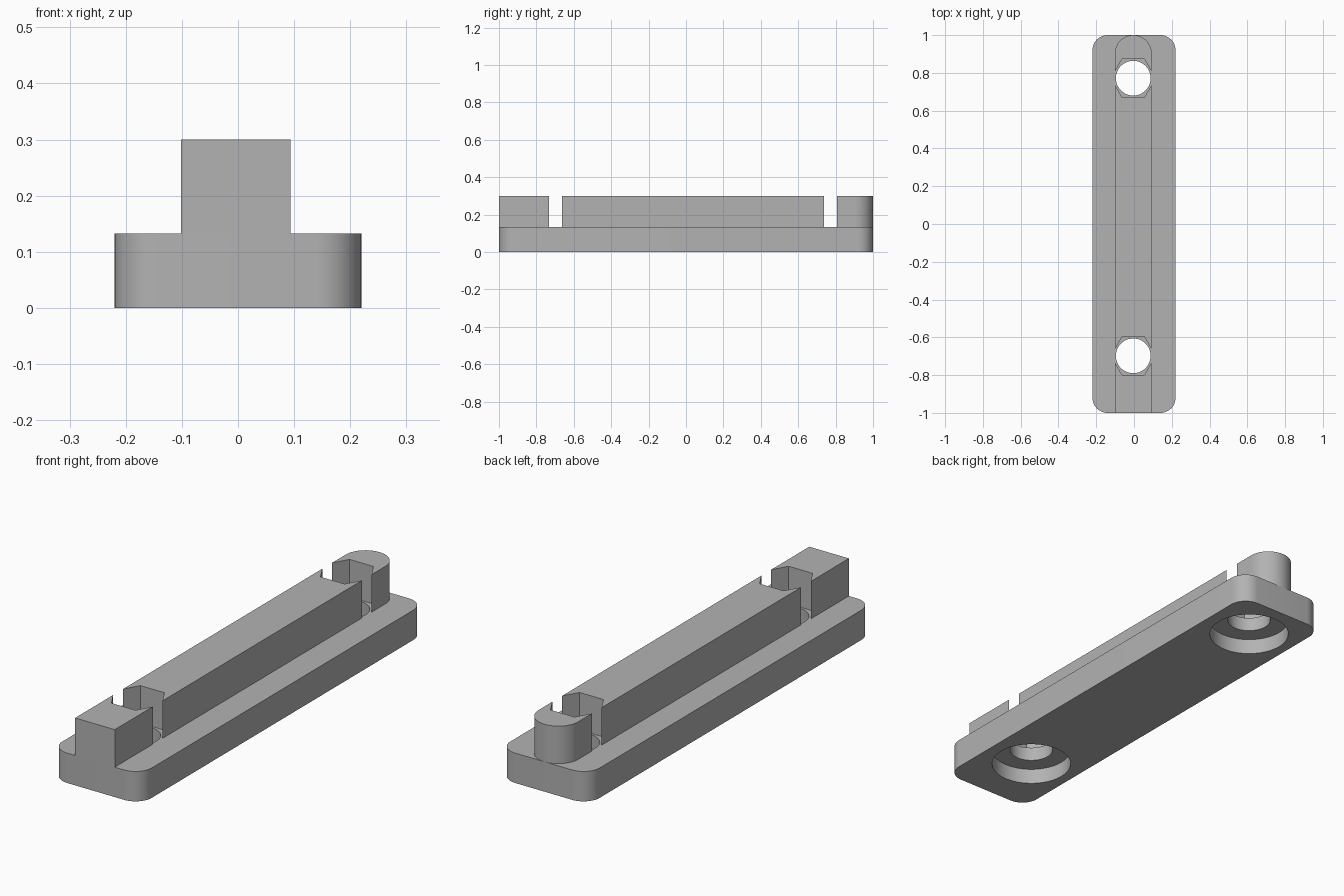
import bpy, bmesh, math

cube = bpy.data.objects.get("Cube")
if cube:
    bpy.data.objects.remove(cube, do_unlink=True)

GREY = (0.45, 0.45, 0.45, 1)
grey = bpy.data.materials.new("plain grey")
grey.use_nodes = True
grey.diffuse_color = GREY
grey.node_tree.nodes["Principled BSDF"].inputs["Base Color"].default_value = GREY

HALF_W, BASE_H, TOP = 0.22, 0.133, 0.3
CORNER = 0.08
RAIL_X, RAIL_R = -0.004, 0.0975
HOLES = (0.772, -0.698)


def arc(cx, cy, r, start, end, steps):
    angles = [math.radians(start + (end - start) * i / steps) for i in range(steps + 1)]
    return [(cx + r * math.cos(a), cy + r * math.sin(a)) for a in angles]


def prism(name, outline, z0, z1):
    """Extrude a counter-clockwise outline from z0 to z1."""
    bm = bmesh.new()
    face = bm.faces.new([bm.verts.new((x, y, z0)) for x, y in outline])
    top = bmesh.ops.extrude_face_region(bm, geom=[face])["geom"]
    verts = [v for v in top if isinstance(v, bmesh.types.BMVert)]
    bmesh.ops.translate(bm, verts=verts, vec=(0, 0, z1 - z0))
    bmesh.ops.recalc_face_normals(bm, faces=bm.faces)
    mesh = bpy.data.meshes.new(name)
    bm.to_mesh(mesh)
    bm.free()
    mesh.materials.append(grey)
    obj = bpy.data.objects.new(name, mesh)
    bpy.context.collection.objects.link(obj)
    return obj


def cut(obj, y, radius, sides, z0, z1):
    """Subtract an upright polygonal cylinder on the rail's centre line."""
    cutter = prism("cutter", arc(RAIL_X, y, radius, 0, 360, sides)[:-1], z0, z1)
    cutter.hide_render = True
    bpy.context.view_layer.objects.active = obj
    mod = obj.modifiers.new("cut", "BOOLEAN")
    mod.operation, mod.solver, mod.object = "DIFFERENCE", "EXACT", cutter
    bpy.ops.object.modifier_apply(modifier=mod.name)
    bpy.data.objects.remove(cutter, do_unlink=True)


# Base plate with rounded corners
plate = []
for sx, sy, start in ((1, 1, 0), (-1, 1, 90), (-1, -1, 180), (1, -1, 270)):
    plate += arc(sx * (HALF_W - CORNER), sy * (1 - CORNER), CORNER, start, start + 90, 12)
base = prism("base_plate", plate, 0, BASE_H)

# Raised rail, square at the front and round at the back
left, right = RAIL_X - RAIL_R, RAIL_X + RAIL_R
rail = prism("raised_rail",
             [(left, -1), (right, -1)] + arc(RAIL_X, 1 - RAIL_R, RAIL_R, 0, 180, 32),
             BASE_H, TOP)

# Screw holes, counterbores underneath and hexagonal pockets through the rail
for y in HOLES:
    cut(base, y, 0.092, 48, -0.1, 0.4)
    cut(base, y, 0.17, 64, -0.1, 0.07)
    cut(rail, y, 0.1175, 6, 0.1, 0.4)

for obj in (base, rail):
    bpy.ops.object.select_all(action="DESELECT")
    obj.select_set(True)
    bpy.context.view_layer.objects.active = obj
    bpy.ops.object.shade_smooth_by_angle(angle=math.radians(30))
